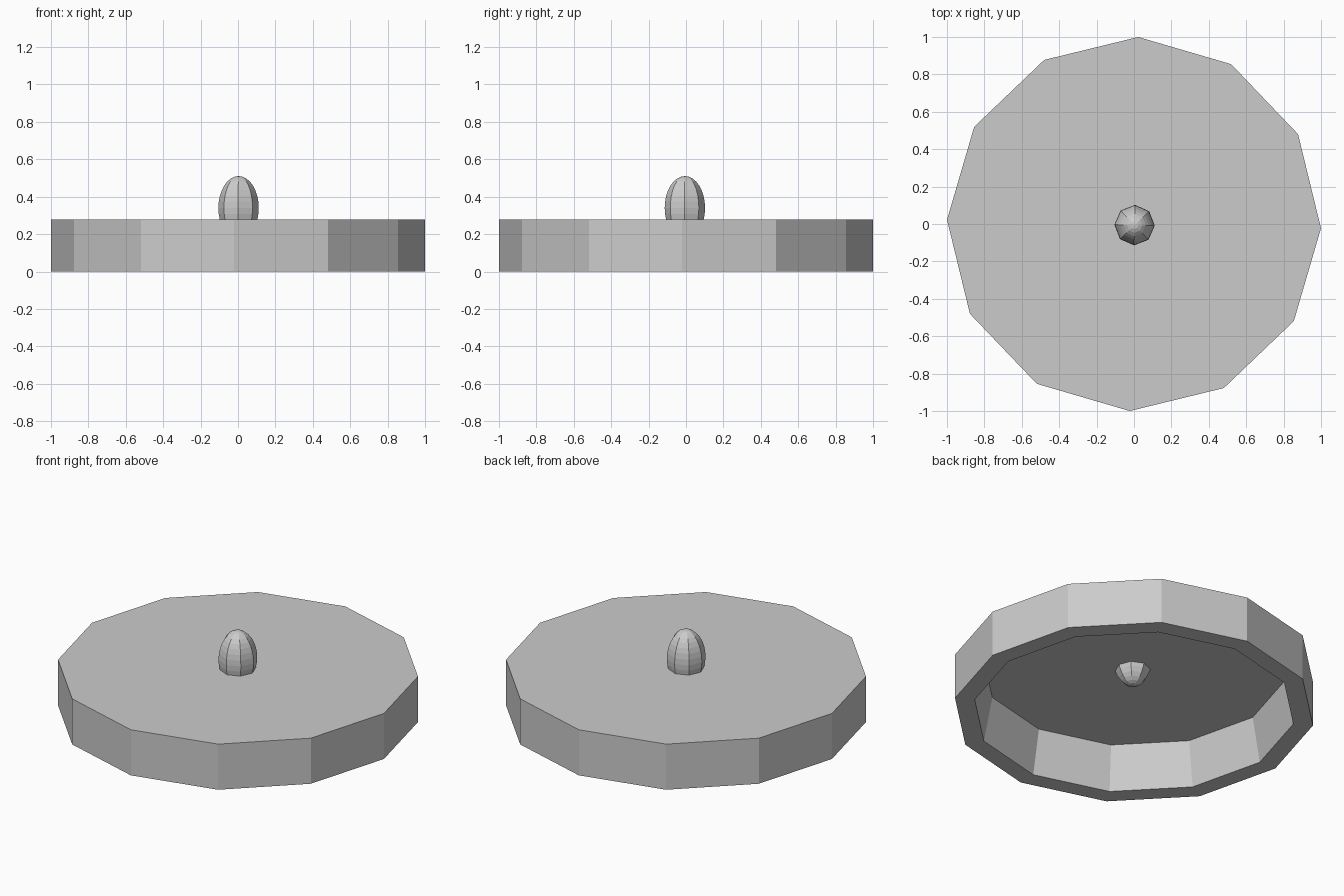
import bpy, bmesh, math
from mathutils import Matrix

if "Cube" in bpy.data.objects:
    bpy.data.objects.remove(bpy.data.objects["Cube"])

TURN = math.radians(-1.3)   # slight twist of the whole model
SIDES = 12


def add_object(name, bm):
    bmesh.ops.recalc_face_normals(bm, faces=bm.faces)
    mesh = bpy.data.meshes.new(name)
    bm.to_mesh(mesh)
    bm.free()
    obj = bpy.data.objects.new(name, mesh)
    bpy.context.collection.objects.link(obj)
    return obj


# Lid: twelve-sided shell, hollow underneath with slightly tapered inner wall
profile = [(1.0, 0.278), (1.0, 0.0), (0.89, 0.0), (0.84, 0.268)]  # radius, z
bm = bmesh.new()
rings = []
for r, z in profile:
    rings.append([bm.verts.new((r * math.cos(TURN + i * math.tau / SIDES),
                                r * math.sin(TURN + i * math.tau / SIDES), z))
                  for i in range(SIDES)])
for a, b in zip(rings, rings[1:]):
    for i in range(SIDES):
        j = (i + 1) % SIDES
        bm.faces.new((a[i], a[j], b[j], b[i]))
bm.faces.new(rings[0])
bm.faces.new(rings[-1])
add_object("lid", bm)

# Knob: eight-sided egg that pokes through the lid
bm = bmesh.new()
bmesh.ops.create_uvsphere(bm, u_segments=8, v_segments=16, radius=1.0)
bmesh.ops.transform(bm, verts=bm.verts, matrix=(
    Matrix.Translation((0.003, -0.006, 0.34))
    @ Matrix.Rotation(TURN, 4, 'Z')
    @ Matrix.Diagonal((0.108, 0.108, 0.17, 1.0))))
add_object("knob", bm)
